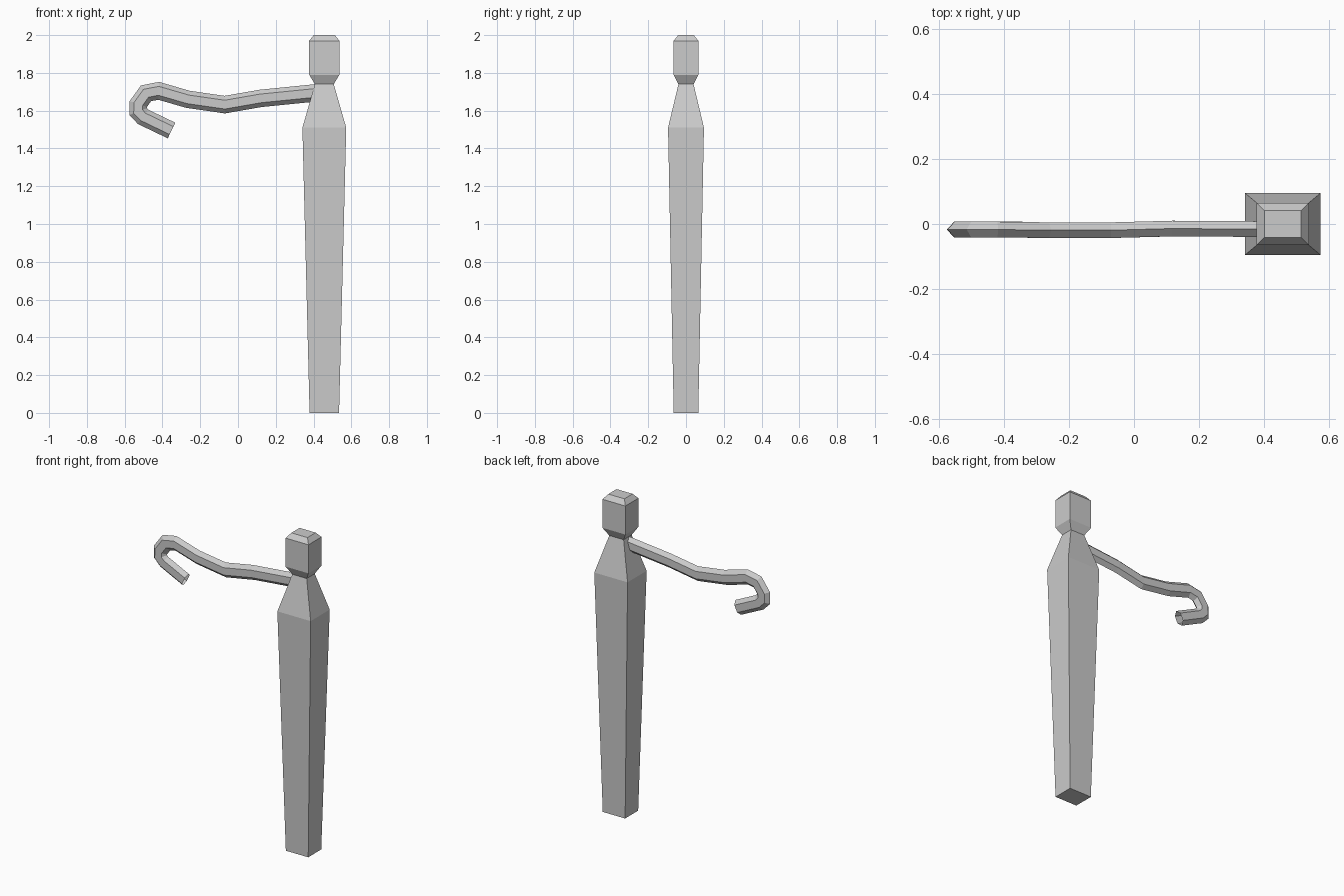
import bpy
import bmesh
import math
from mathutils import Vector

cube = bpy.data.objects.get("Cube")
if cube:
    bpy.data.objects.remove(cube, do_unlink=True)

grey = bpy.data.materials.new("plain grey")
grey.use_nodes = True
COLOUR = (0.6, 0.6, 0.6, 1)
grey.diffuse_color = COLOUR
grey.node_tree.nodes["Principled BSDF"].inputs["Base Color"].default_value = COLOUR


def loft(name, rings, cap_start=True, cap_end=True):
    """Skin a list of equal-length point rings with flat faces."""
    bm = bmesh.new()
    loops = [[bm.verts.new(p) for p in ring] for ring in rings]
    n = len(loops[0])
    for a, b in zip(loops, loops[1:]):
        for i in range(n):
            j = (i + 1) % n
            bm.faces.new((a[i], a[j], b[j], b[i]))
    if cap_start:
        bm.faces.new(loops[0][::-1])
    if cap_end:
        bm.faces.new(loops[-1])
    bmesh.ops.recalc_face_normals(bm, faces=bm.faces[:])
    mesh = bpy.data.meshes.new(name)
    bm.to_mesh(mesh)
    bm.free()
    mesh.materials.append(grey)
    obj = bpy.data.objects.new(name, mesh)
    bpy.context.collection.objects.link(obj)
    return obj


# Post: rectangular sections (height, half width, half depth)
POST_X = 0.457
SECTIONS = [
    (0.0, 0.078, 0.065),
    (1.51, 0.116, 0.095),
    (1.74, 0.05, 0.04),
    (1.79, 0.08, 0.065),
    (1.97, 0.08, 0.065),
    (2.0, 0.056, 0.041),
]
CORNERS = [(-1, -1), (1, -1), (1, 1), (-1, 1)]
loft("post", [[(POST_X + sx * hx, sy * hy, z) for sx, sy in CORNERS]
              for z, hx, hy in SECTIONS])

# Hooked arm: flattened hexagon swept along a path with mitred bends
PATH = [Vector(p) for p in (
    (0.44, -0.016, 1.697), (0.12, -0.014, 1.665), (-0.07, -0.019, 1.632),
    (-0.265, -0.019, 1.66), (-0.42, -0.017, 1.705), (-0.487, -0.017, 1.692),
    (-0.528, -0.017, 1.635), (-0.529, -0.017, 1.595), (-0.502, -0.017, 1.567),
    (-0.352, -0.017, 1.495))]
RADIUS, DEPTH = 0.046, 0.024
SIDE = Vector((0, 1, 0))
rings = []
for i, p in enumerate(PATH):
    before = (p - PATH[max(i - 1, 0)]).normalized()
    after = (PATH[min(i + 1, len(PATH) - 1)] - p).normalized()
    tangent = (before + after).normalized()
    up = SIDE.cross(tangent).normalized()
    miter = 1 / max(tangent.dot(after if after.length else before), 0.5)
    ring = []
    for k in range(6):
        a = math.radians(60 * k)
        ring.append(p + up * math.cos(a) * RADIUS * miter
                    + SIDE * math.sin(a) / math.sin(math.radians(60)) * DEPTH)
    rings.append(ring)
loft("hooked_arm", rings, cap_end=False)
